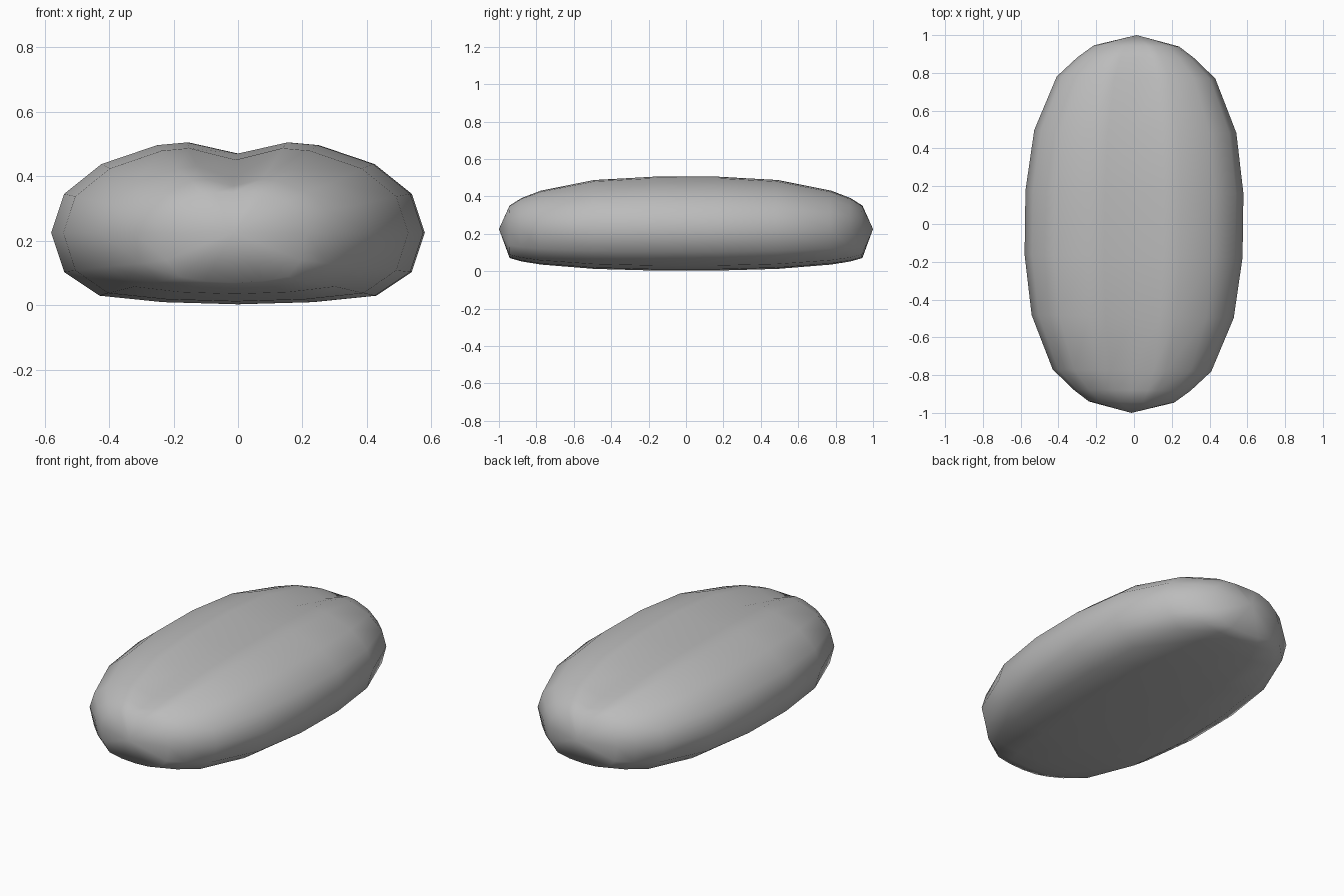
import bpy
import bmesh
from math import radians
from mathutils import Matrix

cube = bpy.data.objects.get("Cube")
if cube:
    bpy.data.objects.remove(cube, do_unlink=True)

# One plain grey material
grey = bpy.data.materials.new("plain grey")
grey.use_nodes = True
color = (0.5, 0.5, 0.5, 1)
grey.diffuse_color = color
grey.node_tree.nodes["Principled BSDF"].inputs["Base Color"].default_value = color

# Half cross-section from groove to underside: (share of width, share of height)
MID = 0.225
HALF = [(0.27, 1), (0.43, 0.97), (0.73, 0.76), (0.93, 0.43), (1, 0),
        (0.93, -0.55), (0.74, -0.88), (0.4, -0.97)]

# Stations along the length: y, half width, top, bottom, groove depth
STATIONS = [(0.17, 0.577, 0.505, 0.003, 0.035), (0.49, 0.535, 0.487, 0.012, 0.036),
            (0.775, 0.42, 0.43, 0.035, 0.036), (0.88, 0.31, 0.39, 0.052, 0.02),
            (0.943, 0.225, 0.35, 0.07, 0)]


def add_ring(bm, y, width, top, bottom, groove):
    """Close a mirrored cross-section with a groove on top."""
    def height(share):
        return MID + share * (top - MID if share > 0 else MID - bottom)

    side = [(s * width, height(h)) for s, h in HALF]
    mirrored = [(-x, z) for x, z in reversed(side)]
    outline = [(0, top - groove)] + side + [(0, bottom)] + mirrored
    return [bm.verts.new((x, y, z)) for x, z in outline]


def bridge(bm, first, second):
    for i in range(len(first)):
        j = (i + 1) % len(first)
        bm.faces.new((first[i], first[j], second[j], second[i]))


def cap(bm, ring, tip):
    for i in range(len(ring)):
        bm.faces.new((ring[i], ring[(i + 1) % len(ring)], tip))


# Grooved bean lofted from end to end
bm = bmesh.new()
stations = [(-s[0], *s[1:]) for s in reversed(STATIONS)] + STATIONS
rings = [add_ring(bm, *s) for s in stations]
for first, second in zip(rings, rings[1:]):
    bridge(bm, first, second)
cap(bm, rings[0], bm.verts.new((0, -1, MID)))
cap(bm, rings[-1], bm.verts.new((0, 1, MID)))
bmesh.ops.recalc_face_normals(bm, faces=bm.faces[:])
bm.transform(Matrix.Rotation(radians(-0.8), 4, "Z"))

mesh = bpy.data.meshes.new("bean_body")
bm.to_mesh(mesh)
bm.free()
mesh.materials.append(grey)
mesh.shade_smooth()
bean = bpy.data.objects.new("bean_body", mesh)
bpy.context.collection.objects.link(bean)
